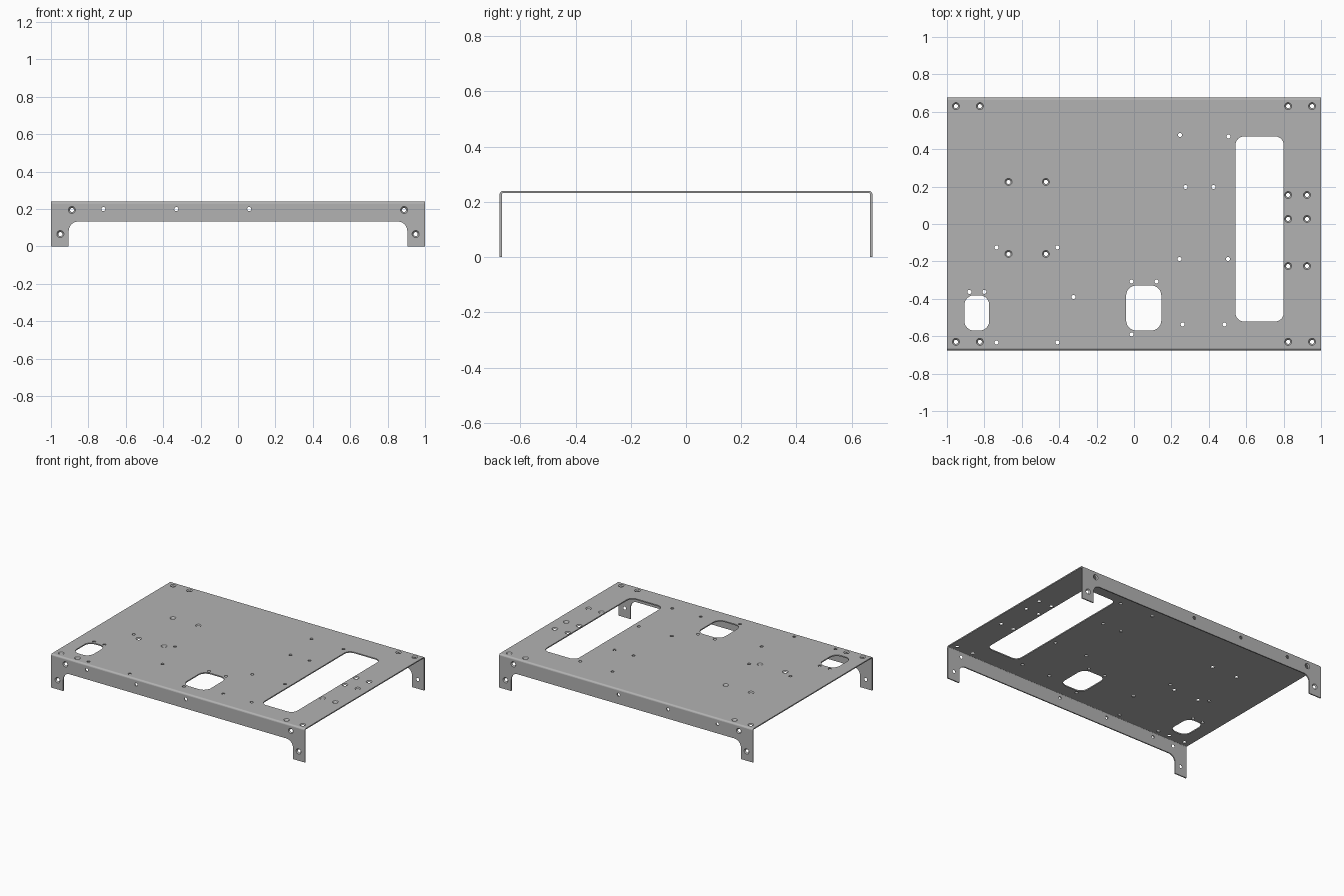
import bpy
import bmesh
import math
from mathutils import Matrix, Vector

default_cube = bpy.data.objects.get("Cube")
if default_cube:
    bpy.data.objects.remove(default_cube, do_unlink=True)

HALF_LENGTH, HALF_WIDTH, TOP, SHEET = 1.0, 0.675, 0.24, 0.008
BEND = 0.013
SMALL_RADIUS, SINK_OUTER, SINK_INNER = 0.011, 0.019, 0.011

steel = bpy.data.materials.new("grey_steel")
steel.use_nodes = True
steel.diffuse_color = (0.45, 0.45, 0.45, 1)
steel.node_tree.nodes["Principled BSDF"].inputs["Base Color"].default_value = steel.diffuse_color


def new_object(name, bm):
    bmesh.ops.recalc_face_normals(bm, faces=bm.faces)
    mesh = bpy.data.meshes.new(name)
    bm.to_mesh(mesh)
    bm.free()
    mesh.materials.append(steel)
    obj = bpy.data.objects.new(name, mesh)
    bpy.context.collection.objects.link(obj)
    return obj


def prism(bm, points, direction):
    """Extrude a closed outline along a direction."""
    face = bm.faces.new([bm.verts.new(p) for p in points])
    result = bmesh.ops.extrude_face_region(bm, geom=[face])
    moved = [v for v in result["geom"] if isinstance(v, bmesh.types.BMVert)]
    bmesh.ops.translate(bm, verts=moved, vec=Vector(direction))


def rounded_rectangle(left, right, low, high, radius, steps=8):
    corners = [(right - radius, high - radius), (left + radius, high - radius),
               (left + radius, low + radius), (right - radius, low + radius)]
    outline = []
    for quarter, (cx, cy) in enumerate(corners):
        for step in range(steps + 1):
            angle = (quarter + step / steps) * math.pi / 2
            outline.append((cx + radius * math.cos(angle), cy + radius * math.sin(angle)))
    return outline


def drill(bm, location, axis, outer, inner, depth=SHEET):
    """Cut a tapered hole; location is on the outer skin, axis points outward."""
    slope = (outer - inner) / depth
    overshoot = depth / 2
    turn = Vector((0, 0, 1)).rotation_difference(Vector(axis)).to_matrix().to_4x4()
    middle = Vector(location) - Vector(axis) * depth / 2
    bmesh.ops.create_cone(bm, cap_ends=True, segments=24,
                          radius1=inner - slope * overshoot,
                          radius2=outer + slope * overshoot,
                          depth=depth + 2 * overshoot,
                          matrix=Matrix.Translation(middle) @ turn)


# Bent sheet: channel cross-section swept along x
def bend_path(inset):
    half, top, radius = HALF_WIDTH - inset, TOP - inset, BEND - inset
    path = [(half, 0)]
    for step in range(9):
        angle = step / 8 * math.pi / 2
        path.append((half - radius + radius * math.cos(angle),
                     top - radius + radius * math.sin(angle)))
    return path + [(-y, z) for y, z in reversed(path)]


section = bend_path(0) + bend_path(SHEET)[::-1]
bm = bmesh.new()
prism(bm, [(-HALF_LENGTH, y, z) for y, z in section], (2 * HALF_LENGTH, 0, 0))
chassis = new_object("chassis_plate", bm)

cuts = bmesh.new()

# Rounded windows in the top
windows = [(0.543, 0.8, -0.521, 0.468, 0.045),
           (-0.042, 0.146, -0.57, -0.328, 0.055),
           (-0.907, -0.774, -0.57, -0.381, 0.052)]
for window in windows:
    outline = rounded_rectangle(*window)
    prism(cuts, [(x, y, TOP - 2 * SHEET) for x, y in outline], (0, 0, 3 * SHEET))

# Notch between the legs, through both flanges
notch = rounded_rectangle(-0.905, 0.905, -0.2, 0.133, 0.05)
prism(cuts, [(x, -HALF_WIDTH - SHEET, z) for x, z in notch], (0, 2 * (HALF_WIDTH + SHEET), 0))

# Plain holes in the top: rows of x positions sharing one y
plain_rows = {0.476: [0.246], 0.468: [0.505], 0.198: [0.275, 0.425],
              -0.125: [-0.735, -0.41], -0.187: [0.243, 0.502],
              -0.307: [-0.013, 0.12], -0.363: [-0.88, -0.8], -0.39: [-0.323],
              -0.537: [0.26, 0.484], -0.59: [-0.013], -0.633: [-0.735, -0.41]}
# Countersunk holes in the top
corner_xs, side_xs, left_xs = [-0.952, -0.824, 0.824, 0.952], [0.824, 0.925], [-0.671, -0.471]
sunk_rows = {0.63: corner_xs, -0.63: corner_xs, 0.225: left_xs, -0.16: left_xs,
             0.155: side_xs, 0.027: side_xs, -0.225: side_xs}
for rows, outer, inner in ((plain_rows, SMALL_RADIUS, SMALL_RADIUS),
                           (sunk_rows, SINK_OUTER, SINK_INNER)):
    for y, xs in rows.items():
        for x in xs:
            drill(cuts, (x, y, TOP), (0, 0, 1), outer, inner)

# Flange holes, repeated front and back
for side in (-1, 1):
    skin, axis = side * HALF_WIDTH, (0, side, 0)
    for x in (-0.72, -0.33, 0.06):
        drill(cuts, (x, skin, 0.2), axis, SMALL_RADIUS, SMALL_RADIUS)
    for end in (-1, 1):
        for x, z in ((0.888, 0.195), (0.95, 0.066)):
            drill(cuts, (end * x, skin, z), axis, SINK_OUTER, SINK_INNER)

cutter = new_object("hole_cutter", cuts)
cutter.hide_render = True

# Apply the cut and drop the helper
boolean = chassis.modifiers.new("holes", "BOOLEAN")
boolean.operation = "DIFFERENCE"
boolean.solver = "EXACT"
boolean.object = cutter
depsgraph = bpy.context.evaluated_depsgraph_get()
cut_mesh = bpy.data.meshes.new_from_object(chassis.evaluated_get(depsgraph))
chassis.modifiers.clear()
chassis.data = cut_mesh
bpy.data.objects.remove(cutter, do_unlink=True)
